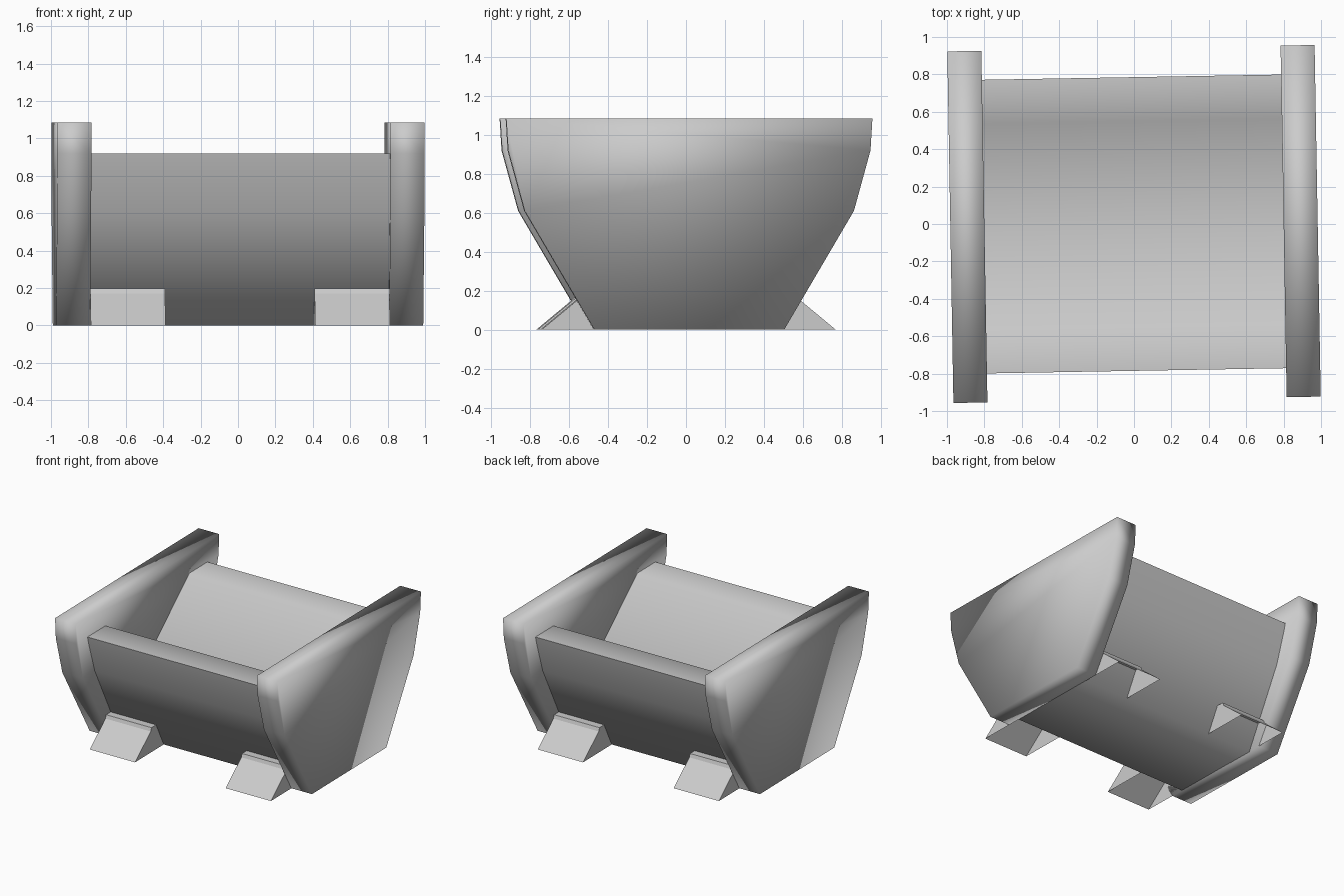
import bpy
import math
from mathutils import Matrix

cube = bpy.data.objects.get("Cube")
if cube:
    bpy.data.objects.remove(cube, do_unlink=True)

TURN = Matrix.Rotation(math.radians(1), 4, "Z")  # whole model sits slightly turned

grey = bpy.data.materials.new("plain grey")
grey.use_nodes = True
grey.diffuse_color = (0.6, 0.6, 0.6, 1)
grey.node_tree.nodes["Principled BSDF"].inputs["Base Color"].default_value = (0.6, 0.6, 0.6, 1)


def extrude_profile(name, profile, x0, x1, smooth=None, open_bottom=False):
    """Sweep a (y, z) outline along x from x0 to x1."""
    n = len(profile)
    verts = [(x, y, z) for x in (x0, x1) for y, z in profile]
    faces = [tuple(range(n)), tuple(range(2 * n - 1, n - 1, -1))]
    sides = n - 1 if open_bottom else n  # the closing side is the bottom
    faces += [(i, i + n, (i + 1) % n + n, (i + 1) % n) for i in range(sides)]
    mesh = bpy.data.meshes.new(name)
    mesh.from_pydata(verts, [], faces)
    mesh.transform(TURN)
    mesh.materials.append(grey)
    obj = bpy.data.objects.new(name, mesh)
    bpy.context.collection.objects.link(obj)
    bpy.ops.object.select_all(action="DESELECT")
    obj.select_set(True)
    bpy.context.view_layer.objects.active = obj
    bpy.ops.object.mode_set(mode="EDIT")
    bpy.ops.mesh.select_all(action="SELECT")
    bpy.ops.mesh.normals_make_consistent(inside=False)
    bpy.ops.object.mode_set(mode="OBJECT")
    if smooth:
        bpy.ops.object.shade_smooth_by_angle(angle=math.radians(smooth))
    return obj


def mirrored(half):
    """Complete a half outline (bottom to top, +y) with its -y mirror."""
    return half + [(-y, z) for y, z in reversed(half) if y]


# End panels
panel = mirrored([(0.487, 0), (0.845, 0.61), (0.93, 0.92), (0.94, 1.085)])
extrude_profile("left_end_panel", panel, 0.8, 0.982, smooth=100)
extrude_profile("right_end_panel", panel, -0.982, -0.8, smooth=100)

# Trough body with a V-shaped hollow
trough = mirrored([(0.38, 0), (0.69, 0.61), (0.77, 0.86), (0.785, 0.92),
                   (0.55, 0.92), (0, 0.45)])
extrude_profile("trough", trough, -0.802, 0.802, smooth=85)

# Wedge feet, hollow underneath
foot = [(0.38, 0), (0.47, 0.197), (0.54, 0.197), (0.55, 0.17), (0.755, 0)]
for end, ys in (("back", 1), ("front", -1)):
    for side, xs in (("left", 1), ("right", -1)):
        outline = [(ys * y, z) for y, z in foot]
        extrude_profile(f"{end}_{side}_foot", outline, xs * 0.4, xs * 0.8, open_bottom=True)
